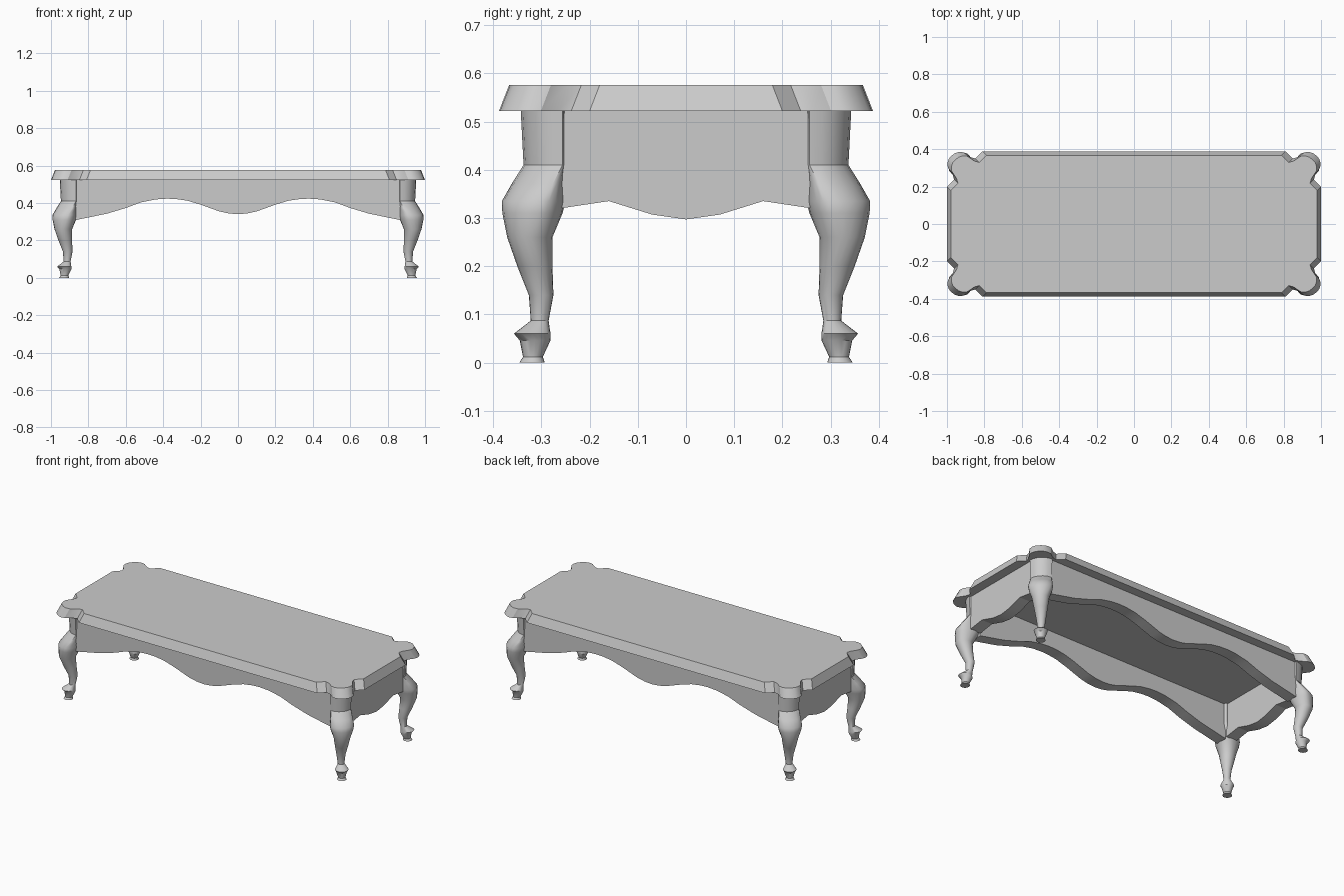
import bpy, bmesh, math

if "Cube" in bpy.data.objects:
    bpy.data.objects.remove(bpy.data.objects["Cube"])

SHIFT = 0.61   # corners are alike in x and y, only moved by this much in x


def make(name, bm, smooth=None):
    bmesh.ops.recalc_face_normals(bm, faces=bm.faces)
    me = bpy.data.meshes.new(name)
    bm.to_mesh(me)
    bm.free()
    ob = bpy.data.objects.new(name, me)
    bpy.context.collection.objects.link(ob)
    if smooth:
        bpy.ops.object.select_all(action='DESELECT')
        ob.select_set(True)
        bpy.context.view_layer.objects.active = ob
        bpy.ops.object.shade_smooth_by_angle(angle=math.radians(smooth))
    return ob


def loft(name, rings, smooth=None):
    """Skin a stack of equal-length point rings and cap both ends."""
    bm = bmesh.new()
    vs = [[bm.verts.new(p) for p in ring] for ring in rings]
    n = len(vs[0])
    for a, b in zip(vs, vs[1:]):
        for i in range(n):
            j = (i + 1) % n
            bm.faces.new((a[i], a[j], b[j], b[i]))
    bm.faces.new(vs[0])
    bm.faces.new(vs[-1])
    return make(name, bm, smooth)


# Table top: notched corners with rounded lobes, sides flaring downwards
half = [(.388, .20), (.350, .238), (.358, .265), (.383, .301),
        (.386, .325), (.378, .349)]                      # (outward, along)
quad = [(o + SHIFT + .002, a) for o, a in half] + [(.975, .365)] + \
       [(a + SHIFT, o) for o, a in reversed(half)]


def outline(shift, z):
    q = [(x - shift, y - shift) for x, y in quad]
    pts = q + [(-x, y) for x, y in reversed(q)]
    pts += [(-x, -y) for x, y in q] + [(x, -y) for x, y in reversed(q)]
    return [(x, y, z) for x, y in pts]


loft("table_top", [outline(0, .522), outline(.021, .576)], 25)

# Aprons: wavy lower edge, hollow space between them
long_wave = [(0, .34), (.05, .344), (.1, .355), (.2, .391), (.27, .412),
             (.33, .421), (.38, .423), (.44, .419), (.52, .403),
             (.6, .373), (.7, .343), (.87, .308)]
short_wave = [(0, .297), (.07, .307), (.16, .335), (.26, .32)]


def apron(name, wave, inner, outer, along_x):
    prof = [(-a, z) for a, z in reversed(wave[1:])] + wave
    end = wave[-1][0]
    prof += [(end, .525), (-end, .525)]
    rings = [[(a, d, z) if along_x else (d, a, z) for a, z in prof]
             for d in (inner, outer)]
    loft(name, rings, 25)


for s, fb, lr in ((-1, "front", "left"), (1, "back", "right")):
    apron(fb + "_apron", long_wave, s * .262, s * .333, True)
    apron(lr + "_apron", short_wave, s * .872, s * .943, False)

# Cabriole legs: (height, inner extent, outer extent, centre of the section);
# the centre moves to the inner corner at the top, giving a quarter round
leg = [(0, .293, .346, .319), (.012, .297, .338, .317),
       (.046, .281, .345, .313), (.06, .281, .357, .319),
       (.087, .285, .322, .303), (.14, .275, .326, .3),
       (.2, .277, .35, .313), (.26, .277, .371, .322),
       (.31, .256, .381, .306), (.335, .25, .382, .299),
       (.37, .25, .362, .277), (.41, .248, .337, .256),
       (.526, .248, .343, .256)]
SIDES = 20


def section(i, o, q):
    for k in range(SIDES):
        t = 2 * math.pi * k / SIDES
        yield tuple(q + v * (o - q if v > 0 else q - i)
                    for v in (math.cos(t), math.sin(t)))


for sx, lr in ((-1, "left"), (1, "right")):
    for sy, fb in ((-1, "front"), (1, "back")):
        rings = [[(sx * (x + SHIFT), sy * y, z) for x, y in section(i, o, q)]
                 for z, i, o, q in leg]
        loft(f"{fb}_{lr}_leg", rings, 35)
